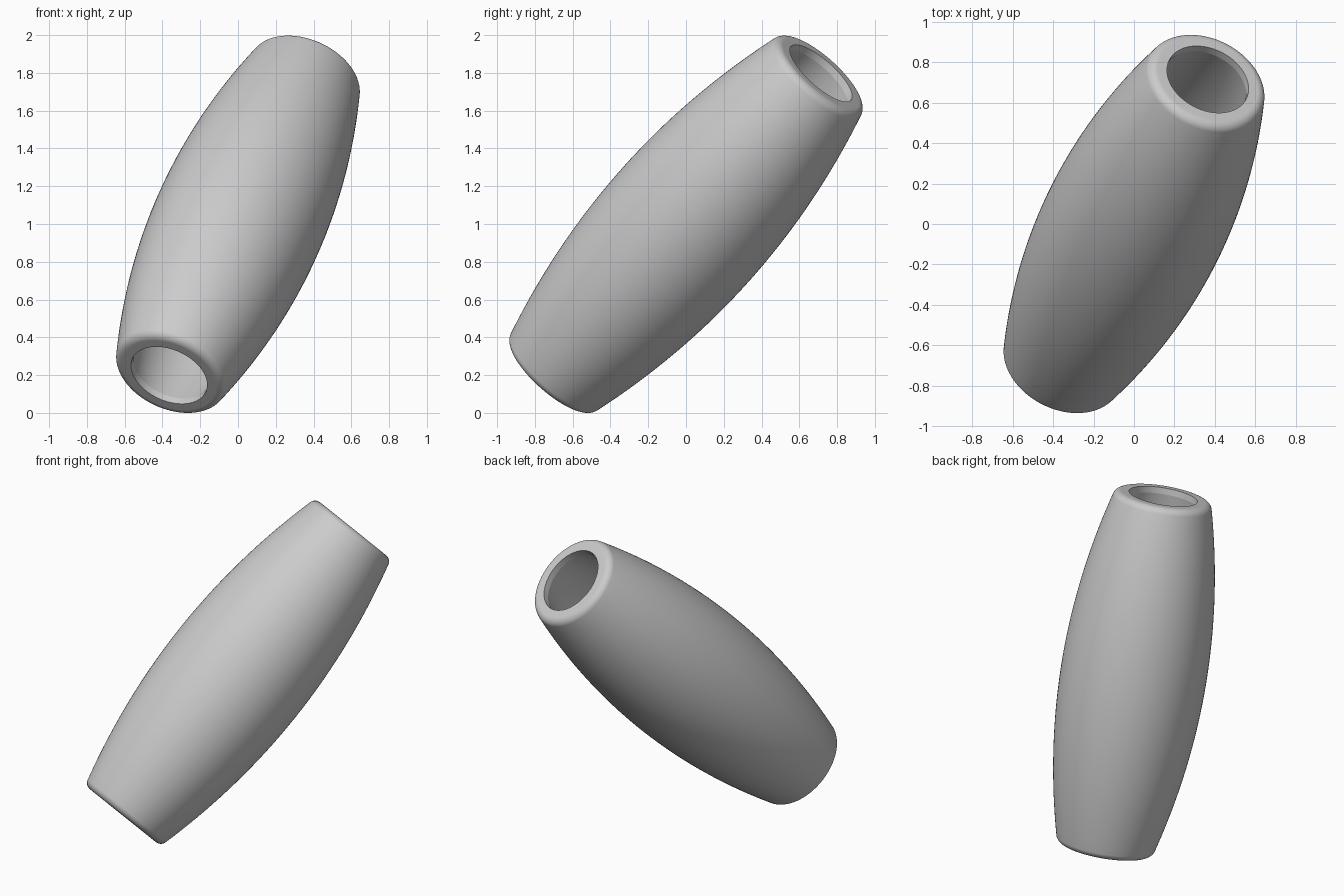
import bpy, bmesh, math
from mathutils import Vector

cube = bpy.data.objects.get("Cube")
if cube:
    bpy.data.objects.remove(cube, do_unlink=True)

SEGMENTS = 96
HALF_LENGTH = 1.133
FILLET = 0.05
BORE = 0.213
LIP = 0.04
BULGE = 0.118
AXIS = Vector((0.365, 0.715, 0.80))


def barrel(radius, s):
    """Radius of the swelling wall at distance s from the middle."""
    return radius - BULGE * s * s


def half_profile():
    """Points (radius, height) from the outer middle round to the inner middle."""
    points = []
    # Outer wall, ending where the rounded rim begins
    tilt = math.atan(2 * BULGE * (HALF_LENGTH - FILLET))
    wall_end = HALF_LENGTH - FILLET + FILLET * math.sin(tilt)
    for i in range(24):
        s = wall_end * i / 24
        points.append((barrel(0.45, s), s))
    # Rounded rim
    for i in range(17):
        a = tilt + (math.pi / 2 - tilt) * i / 16
        points.append((0.26 + FILLET * math.cos(a),
                       HALF_LENGTH - FILLET + FILLET * math.sin(a)))
    # Straight lip of the hole, then the hollow following the outer wall
    points.append((BORE, HALF_LENGTH))
    depth = HALF_LENGTH - LIP
    middle = BORE + BULGE * depth * depth
    for i in range(24, -1, -1):
        s = depth * i / 24
        points.append((barrel(middle, s), s))
    return points


# Full closed profile, mirrored about the middle
upper = half_profile()
profile = upper + [(r, -s) for r, s in reversed(upper[1:-1])]

# Revolve the profile into a hollow barrel
bm = bmesh.new()
rings = []
for k in range(SEGMENTS):
    a = math.tau * k / SEGMENTS
    rings.append([bm.verts.new((r * math.cos(a), r * math.sin(a), s))
                  for r, s in profile])
for k in range(SEGMENTS):
    ring, following = rings[k], rings[(k + 1) % SEGMENTS]
    for j in range(len(profile)):
        n = (j + 1) % len(profile)
        bm.faces.new((ring[j], following[j], following[n], ring[n]))
bmesh.ops.recalc_face_normals(bm, faces=bm.faces)

# Lean the barrel along its diagonal axis and lift it to the ground
lean = AXIS.to_track_quat('Z', 'Y').to_matrix()
bmesh.ops.rotate(bm, verts=bm.verts, cent=(0, 0, 0), matrix=lean)
low = min(v.co.z for v in bm.verts)
bmesh.ops.translate(bm, verts=bm.verts, vec=(0, 0, -low))

mesh = bpy.data.meshes.new("barrel_bead")
bm.to_mesh(mesh)
bm.free()
bead = bpy.data.objects.new("barrel_bead", mesh)
bpy.context.collection.objects.link(bead)

# Plain grey material
grey = bpy.data.materials.new("plain_grey")
grey.use_nodes = True
colour = (0.6, 0.6, 0.6, 1)
grey.diffuse_color = colour
grey.node_tree.nodes["Principled BSDF"].inputs["Base Color"].default_value = colour
mesh.materials.append(grey)

# Smooth surfaces with crisp edges at the holes
bpy.ops.object.select_all(action='DESELECT')
bead.select_set(True)
bpy.context.view_layer.objects.active = bead
bpy.ops.object.shade_smooth_by_angle(angle=math.radians(11))
